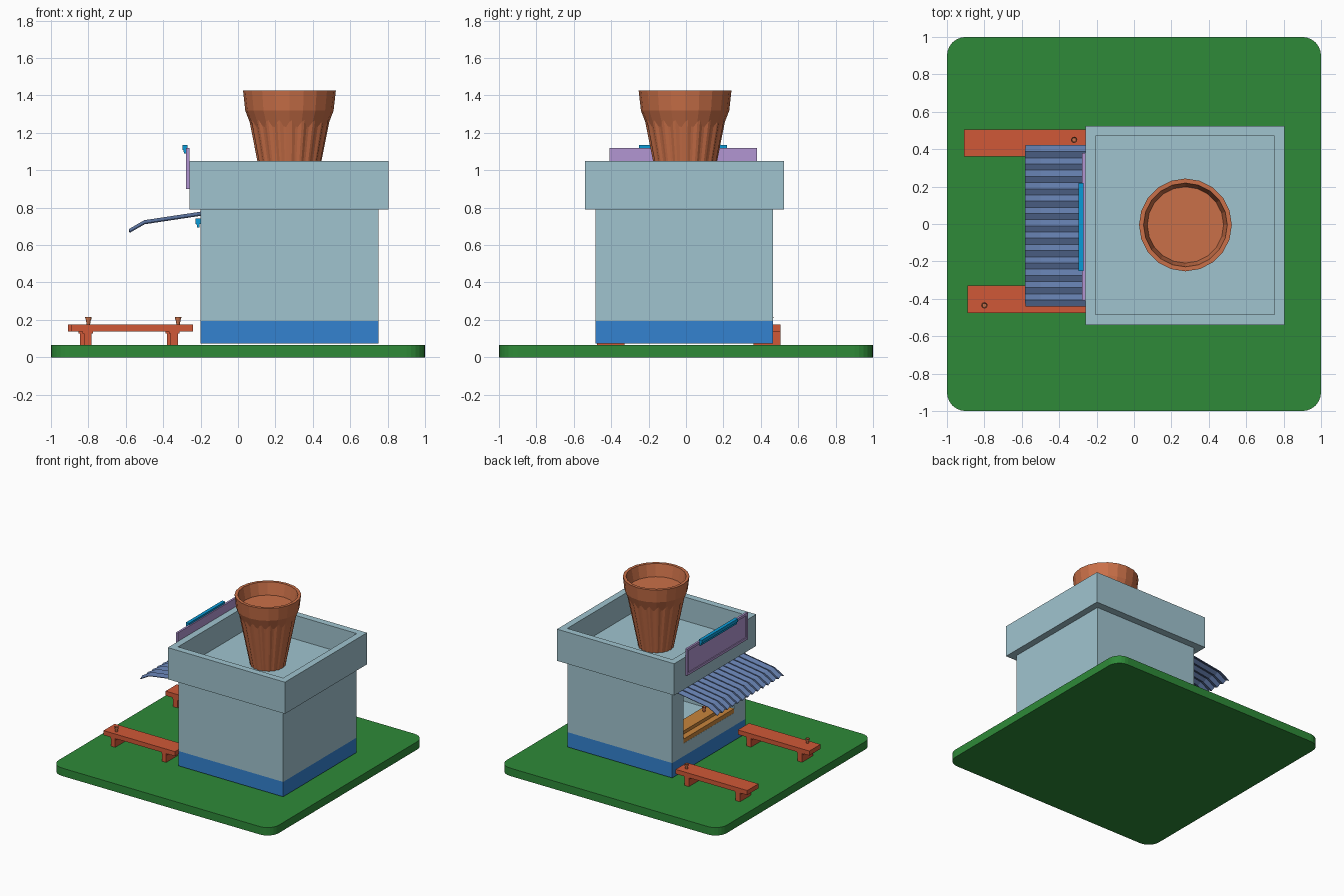
import bpy, bmesh, math

if "Cube" in bpy.data.objects:
    bpy.data.objects.remove(bpy.data.objects["Cube"])


def mat(name, r, g, b):
    m = bpy.data.materials.new(name)
    lin = [((c / 255 + 0.055) / 1.055) ** 2.4 for c in (r, g, b)]
    m.diffuse_color = (*lin, 1)
    m.use_nodes = True
    m.node_tree.nodes["Principled BSDF"].inputs["Base Color"].default_value = m.diffuse_color
    return m


GREEN = mat("grass green", 46, 138, 56)
WALL = mat("pale blue wall", 160, 196, 207)
BLUE = mat("skirting blue", 52, 130, 208)
RED = mat("bench red", 208, 88, 55)
CLAY = mat("terracotta", 202, 112, 72)
AMBER = mat("amber", 200, 133, 60)
SLATE = mat("awning slate blue", 97, 122, 168)
PURPLE = mat("sign purple", 178, 150, 210)
CYAN = mat("lamp cyan", 10, 155, 215)


def finish(name, bm, m):
    bmesh.ops.recalc_face_normals(bm, faces=bm.faces)
    me = bpy.data.meshes.new(name)
    bm.to_mesh(me)
    bm.free()
    me.materials.append(m)
    ob = bpy.data.objects.new(name, me)
    bpy.context.collection.objects.link(ob)
    return ob


def box(name, x, y, z, m, round_corners=0):
    bm = bmesh.new()
    bmesh.ops.create_cube(bm, size=1)
    for v in bm.verts:
        v.co = [a[0] + (c + 0.5) * (a[1] - a[0]) for c, a in zip(v.co, (x, y, z))]
    if round_corners:
        upright = [e for e in bm.edges if abs(e.verts[0].co.z - e.verts[1].co.z) > 1e-4]
        bmesh.ops.bevel(bm, geom=upright, offset=round_corners, segments=6,
                        profile=0.5, affect='EDGES')
    return finish(name, bm, m)


def cut(ob, x, y, z):
    """Remove a box-shaped volume from an object."""
    cutter = box("cutter", x, y, z, ob.data.materials[0])
    cutter.hide_render = True
    mod = ob.modifiers.new("cut", 'BOOLEAN')
    mod.operation, mod.solver, mod.object = 'DIFFERENCE', 'EXACT', cutter
    bpy.context.view_layer.objects.active = ob
    bpy.ops.object.modifier_apply(modifier=mod.name)
    bpy.data.objects.remove(cutter)


def lathe(name, centre, profile, angles, m, groove=None):
    """Spin (radius, z) points; groove(i, j) scales the radius."""
    bm = bmesh.new()
    rings = []
    for j, (r, z) in enumerate(profile):
        ring = []
        for i, a in enumerate(angles):
            k = r * (groove(i, j) if groove else 1)
            ring.append(bm.verts.new((centre[0] + k * math.cos(a),
                                      centre[1] + k * math.sin(a), z)))
        rings.append(ring)
    n = len(angles)
    for lo, hi in zip(rings, rings[1:]):
        for i in range(n):
            bm.faces.new((lo[i], lo[(i + 1) % n], hi[(i + 1) % n], hi[i]))
    bm.faces.new(rings[0])
    bm.faces.new(rings[-1])
    return finish(name, bm, m)


def circle(n):
    return [2 * math.pi * i / n for i in range(n)]


def extrude_y(name, points, y, m):
    bm = bmesh.new()
    face = bm.faces.new([bm.verts.new((px, y[0], pz)) for px, pz in points])
    out = bmesh.ops.extrude_face_region(bm, geom=[face])
    for v in out['geom']:
        if isinstance(v, bmesh.types.BMVert):
            v.co.y = y[1]
    return finish(name, bm, m)


# Ground slab
box("ground", (-1, 1), (-1, 1), (0, 0.065), GREEN, 0.1)

# Kiosk: skirting, hollow walls with serving window, parapet roof
bx, by = (-0.2, 0.75), (-0.485, 0.465)
box("skirting", bx, by, (0.073, 0.195), BLUE)
walls = box("walls", bx, by, (0.195, 0.79), WALL)
cut(walls, (-0.16, 0.71), (-0.445, 0.425), (0.215, 0.77))
cut(walls, (-0.3, -0.1), (-0.34, 0.32), (0.30, 0.69))
roof = box("parapet", (-0.26, 0.805), (-0.54, 0.525), (0.79, 1.05), WALL)
cut(roof, (-0.205, 0.75), (-0.485, 0.47), (0.855, 1.2))

# Serving counter, with raised back board
box("counter", (-0.199, -0.03), (-0.34, 0.32), (0.30, 0.335), AMBER)
box("counter_ledge", (-0.15, -0.03), (-0.34, 0.32), (0.335, 0.362), AMBER)

# Big fluted pot on the roof
pc = (0.275, -0.005)
step = 2 * math.pi / 20
flutes = [step * i + d for i in range(20) for d in (0, 0.22 * step, 0.5 * step, 0.72 * step)]
lathe("pot_body", pc, [(0.132, 0.85), (0.226, 1.325)], flutes, CLAY,
      lambda i, j: 1 if i % 4 < 2 else 0.965)
lathe("pot_rim", pc, [(0.17, 1.19), (0.19, 1.20), (0.236, 1.318), (0.248, 1.425),
                      (0.224, 1.425), (0.183, 1.22)], circle(20), CLAY)
lathe("tea", pc, [(0.18, 1.215), (0.182, 1.224)], circle(20), AMBER)

# Corrugated awning
bm = bmesh.new()
rows = []
ridges = 26
for i in range(ridges + 1):
    dz = 0.008 if i % 2 else -0.008
    y = -0.44 + 0.86 * i / ridges
    rows.append([bm.verts.new((px, y, pz + dz))
                 for px, pz in ((-0.195, 0.768), (-0.5, 0.722), (-0.58, 0.676))])
for a, b in zip(rows, rows[1:]):
    for k in range(2):
        bm.faces.new((a[k], b[k], b[k + 1], a[k + 1]))
awning = finish("awning", bm, SLATE)
sol = awning.modifiers.new("thickness", 'SOLIDIFY')
sol.thickness, sol.offset = 0.006, 0

# Sign board with raised border
sy, sz = (-0.41, 0.38), (0.9, 1.12)
box("sign_board", (-0.27, -0.26), sy, sz, PURPLE)
sign = box("sign_border", (-0.277, -0.268), sy, sz, PURPLE)
cut(sign, (-0.4, -0.1), (sy[0] + 0.02, sy[1] - 0.02), (sz[0] + 0.02, sz[1] - 0.02))


# Strip lamps above the sign and above the window
def lamp(name, x, z, y):
    extrude_y(name, [(x, z), (x - 0.028, z), (x - 0.028, z - 0.026), (x - 0.021, z - 0.03),
                     (x - 0.019, z - 0.046), (x - 0.007, z - 0.046), (x - 0.005, z - 0.03),
                     (x, z - 0.026)], y, CYAN)


lamp("sign_lamp", -0.27, 1.136, (-0.25, 0.22))
lamp("window_lamp", -0.2, 0.741, (-0.25, 0.29))


# Benches: plank, two board legs with cleats
def bench(name, x0, y0):
    y = (y0, y0 + 0.145)
    box(name + "_seat", (x0, x0 + 0.65), y, (0.138, 0.175), RED)
    for n, lx in enumerate((0.058, 0.522)):
        box(f"{name}_leg_{n}", (x0 + lx + 0.008, x0 + lx + 0.048), y, (0.064, 0.14), RED)
        box(f"{name}_cleat_{n}", (x0 + lx, x0 + lx + 0.056),
            (y[0] + 0.005, y[1] - 0.005), (0.126, 0.14), RED)


bench("back_bench", -0.91, 0.36)
bench("front_bench", -0.89, -0.475)

# Small clay cups
for n, (cx, cy, cz) in enumerate(((-0.8, -0.435, 0.175), (-0.32, 0.45, 0.175),
                                  (-0.08, -0.12, 0.362))):
    prof = [(0.009, 0), (0.014, 0.028), (0.016, 0.028), (0.017, 0.04),
            (0.014, 0.04), (0.011, 0.024)]
    lathe(f"cup_{n}", (cx, cy), [(r, cz + h) for r, h in prof], circle(12), CLAY)
